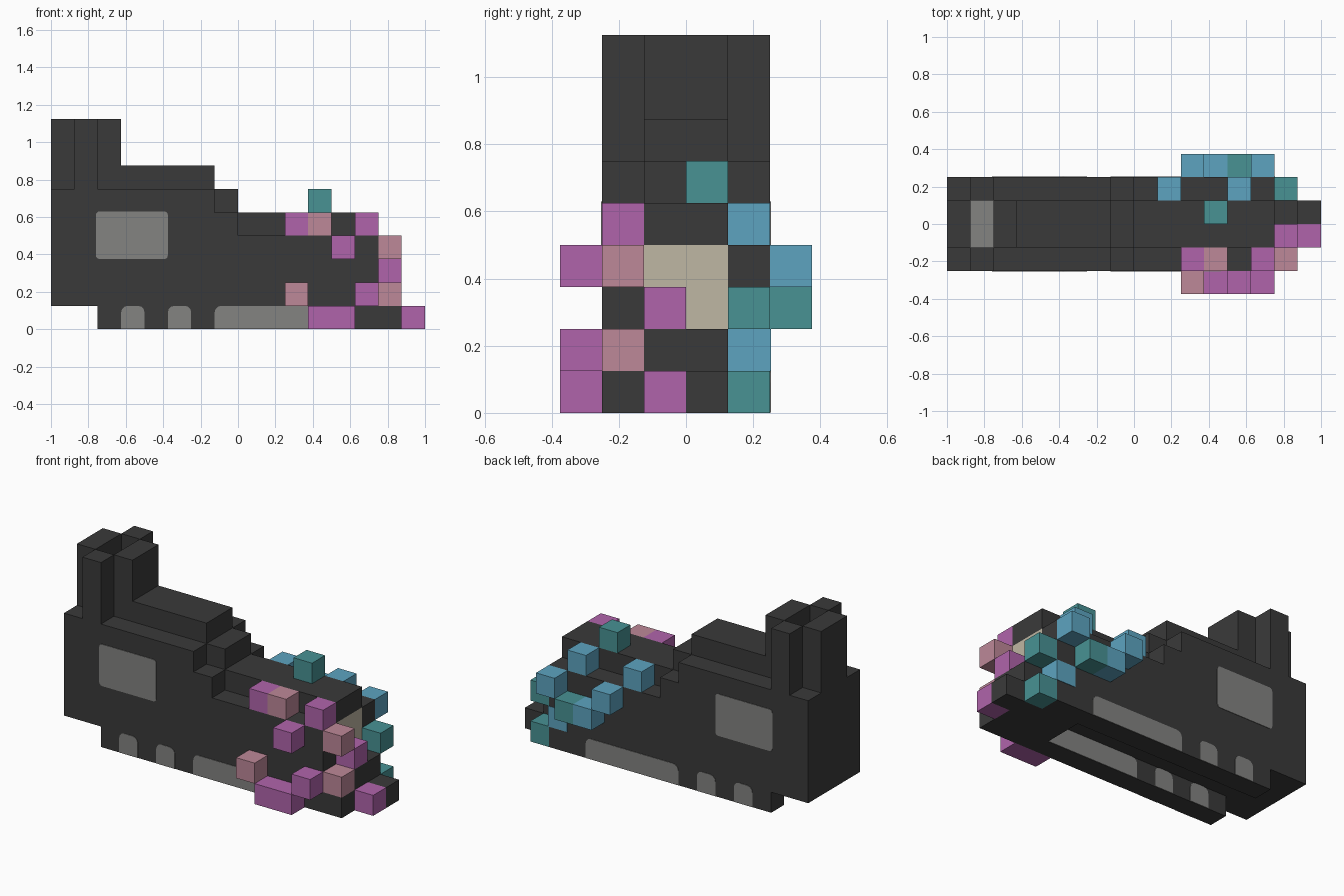
import bpy, math

cube = bpy.data.objects.get("Cube")
if cube:
    bpy.data.objects.remove(cube, do_unlink=True)

U = 0.125  # grid unit of the blocky style


def material(name, *srgb):
    m = bpy.data.materials.new(name)
    m.use_nodes = True
    lin = [((c / 255 + 0.055) / 1.055) ** 2.4 for c in srgb] + [1.0]
    m.diffuse_color = lin
    bsdf = next(n for n in m.node_tree.nodes if n.type == 'BSDF_PRINCIPLED')
    bsdf.inputs["Base Color"].default_value = lin
    return m


DARK = material("charcoal", 58, 58, 58)
GREY = material("mid grey", 131, 131, 129)
BEIGE = material("beige", 191, 183, 163)
PURPLE = material("purple", 176, 100, 171)
PINK = material("dusty pink", 189, 136, 152)
TEAL = material("teal", 72, 146, 148)
BLUE = material("sky blue", 93, 164, 192)


def extrude(name, profile, y0, y1, *mats):
    """Solid from an (x, z) outline running counter-clockwise, between y0 and y1."""
    n = len(profile)
    verts = [(x, y, z) for y in (y0, y1) for x, z in profile]
    faces = [tuple(range(n)), tuple(range(2 * n - 1, n - 1, -1))]
    faces += [(i, n + i, n + (i + 1) % n, (i + 1) % n) for i in range(n)]
    me = bpy.data.meshes.new(name)
    me.from_pydata(verts, [], faces)
    for m in mats:
        me.materials.append(m)
    me.update()
    ob = bpy.data.objects.new(name, me)
    bpy.context.collection.objects.link(ob)
    return ob


def box(name, x0, x1, y0, y1, z0, z1, mat):
    return extrude(name, [(x0, z0), (x1, z0), (x1, z1), (x0, z1)], y0, y1, mat)


def rounded(x0, x1, z0, z1, r_low, r_high):
    """Rectangle outline with rounded lower and upper corners."""
    pts = []
    corners = [(x0, z0, r_low, 180), (x1, z0, r_low, 270), (x1, z1, r_high, 0), (x0, z1, r_high, 90)]
    for x, z, r, start in corners:
        if r == 0:
            pts.append((x, z))
            continue
        cx = x + r if x == x0 else x - r
        cz = z + r if z == z0 else z - r
        for s in range(4):
            a = math.radians(start + 30 * s)
            pts.append((cx + r * math.cos(a), cz + r * math.sin(a)))
    return pts


def grid(points):
    """Grid steps to outline: x counted from the heel, z from the ground."""
    return [(x * U - 1, z * U) for x, z in points]


# Central body with stepped top, heel and front collar walls
core = extrude("central_body", grid([
    (0, 1), (15, 1), (15, 2), (14, 2), (14, 4), (14, 5), (8, 5), (8, 6), (7, 6), (7, 7),
    (3, 7), (3, 9), (2, 9), (2, 6), (1, 6), (1, 9), (0, 9)]), -U, U, DARK, GREY, BEIGE)
for p in core.data.polygons:
    c, nrm = p.center, p.normal
    if nrm.z > 0.9 and c.x < -0.75 and c.z < 0.8:      # collar floor
        p.material_index = 1
    if nrm.x > 0.9 and 0.7 < c.x < 0.8 and c.z < 0.5:  # nose panel
        p.material_index = 2

side = grid([(0, 1), (14, 1), (14, 4), (8, 4), (8, 5), (7, 5), (7, 6),
             (2, 6), (2, 9), (1, 9), (1, 6), (0, 6)])
T = 0.003
for label, s in (("right", -1), ("left", 1)):
    def span(a, b):
        return sorted((s * a, s * b))
    # Side walls, sole rails
    extrude(label + "_side_wall", side, *span(U, 2 * U), DARK)
    extrude(label + "_sole_rail", grid([(2, 0), (12, 0), (12, 1), (2, 1)]), *span(U, 2 * U), DARK)
    # Grey side window and sole insets
    extrude(label + "_window", rounded(-0.76, -0.375, 0.375, 0.63, 0.02, 0.02),
            *span(2 * U - T, 2 * U + T), GREY)
    for i, (a, b) in enumerate([(3, 4), (5, 6), (7, 12)]):
        arch = rounded(a * U - 1, b * U - 1, 0.001, U, 0, 0.035)
        for place, y in (("outer", 2 * U), ("inner", U)):
            extrude(f"{label}_{place}_sole_inset_{i + 1}", arch, *span(y - T, y + T), GREY)

# Solid toe of the sole
box("toe_sole", 0.5, 0.875, -2 * U, U, 0, U, DARK)
box("toe_sole_left", 0.5, 0.75, U, 2 * U, 0, U, DARK)
box("toe_tip", 0.875, 1, 0, U, 0, U, DARK)

# Coloured blocks scattered over the toe: (x, y, z) grid cells
blocks = {
    "purple_block": (PURPLE, [(10, 1, 4), (13, 1, 4), (12, 0, 3), (13, 0, 1), (11, 0, 0),
                              (12, 0, 0), (14, 2, 2), (15, 2, 0)]),
    "pink_block": (PINK, [(11, 1, 4), (10, 0, 1), (14, 1, 3), (14, 1, 1)]),
    "teal_block": (TEAL, [(11, 3, 5), (12, 5, 2), (14, 4, 2), (14, 4, 0)]),
    "blue_block": (BLUE, [(9, 4, 4), (12, 4, 4), (10, 5, 3), (13, 5, 3), (11, 5, 2)]),
}
for name, (mat, cells) in blocks.items():
    for i, (cx, cy, cz) in enumerate(cells):
        x, y, z = cx * U - 1, cy * U - 3 * U, cz * U
        box(f"{name}_{i + 1}", x, x + U, y, y + U, z, z + U, mat)

# Blue block set flush into the left wall
box("blue_corner_block", 0.625, 0.75 + T, U, 2 * U + T, U, 2 * U, BLUE)
